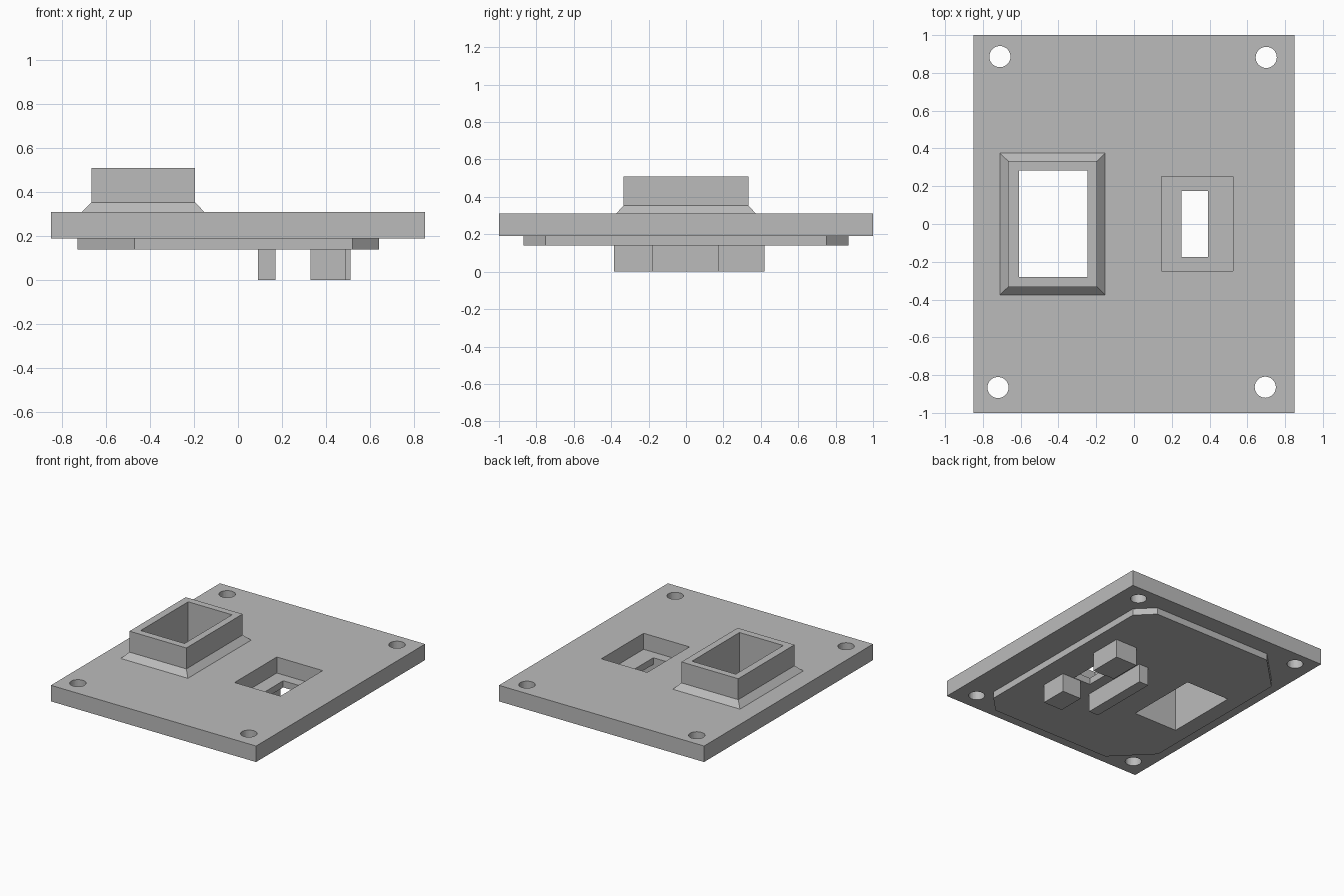
import bpy, bmesh, math

cube = bpy.data.objects.get("Cube")
if cube:
    bpy.data.objects.remove(cube, do_unlink=True)

grey = bpy.data.materials.new("plain grey")
grey.use_nodes = True
COLOUR = (0.5, 0.5, 0.5, 1)
grey.diffuse_color = COLOUR
grey.node_tree.nodes["Principled BSDF"].inputs["Base Color"].default_value = COLOUR


def rect(x0, x1, y0, y1):
    return [(x0, y0), (x1, y0), (x1, y1), (x0, y1)]


def circle(cx, cy, r, n=32):
    return [(cx + r * math.cos(math.tau * i / n), cy + r * math.sin(math.tau * i / n))
            for i in range(n)]


def loft(name, *sections):
    """Solid through a stack of (outline, height) sections, bottom to top."""
    bm = bmesh.new()
    rings = [[bm.verts.new((x, y, z)) for x, y in outline] for outline, z in sections]
    n = len(rings[0])
    bm.faces.new(rings[0][::-1])
    bm.faces.new(rings[-1])
    for low, high in zip(rings, rings[1:]):
        for i in range(n):
            j = (i + 1) % n
            bm.faces.new((low[i], low[j], high[j], high[i]))
    mesh = bpy.data.meshes.new(name)
    bm.to_mesh(mesh)
    bm.free()
    mesh.materials.append(grey)
    obj = bpy.data.objects.new(name, mesh)
    bpy.context.collection.objects.link(obj)
    return obj


def cut(obj, outlines):
    """Cut vertical through-openings, then bake the result."""
    cutters = [loft("cutter", (o, -1), (o, 2)) for o in outlines]
    for c in cutters:
        mod = obj.modifiers.new("opening", "BOOLEAN")
        mod.operation = "DIFFERENCE"
        mod.solver = "EXACT"
        mod.object = c
    bpy.context.view_layer.update()
    baked = bpy.data.meshes.new_from_object(
        obj.evaluated_get(bpy.context.evaluated_depsgraph_get()))
    obj.modifiers.clear()
    obj.data = baked
    for c in cutters:
        bpy.data.objects.remove(c, do_unlink=True)


# Openings
duct_hole = rect(-0.61, -0.247, -0.28, 0.282)
pocket = rect(0.145, 0.525, -0.248, 0.252)
slot = rect(0.252, 0.393, -0.175, 0.175)
screw_holes = [circle(x, y, 0.056) for x, y in
               ((-0.71, 0.886), (0.70, 0.882), (-0.72, -0.866), (0.695, -0.864))]

# Main plate with screw holes, pocket and duct opening
plate = loft("main_plate", (rect(-0.85, 0.85, -1, 1), 0.19), (rect(-0.85, 0.85, -1, 1), 0.31))
cut(plate, screw_holes + [pocket, duct_hole])

# Raised panel underneath with clipped corners
half = [(0.52, -0.87), (0.64, -0.75)]
wide = [(-0.73, -0.61), (-0.47, -0.87)]
outline = wide + half + [(x, -y) for x, y in half[::-1] + wide[::-1]]
panel = loft("lower_panel", (outline, 0.14), (outline, 0.19))
cut(panel, [slot, duct_hole])

# Rectangular duct with a sloped collar
collar = rect(-0.71, -0.153, -0.375, 0.375)
wall = rect(-0.666, -0.195, -0.333, 0.333)
duct = loft("duct", (collar, 0.31), (wall, 0.353), (wall, 0.51))
cut(duct, [duct_hole])

# Mounting blocks around the slot
for name, shape in (("long_rib", rect(0.09, 0.17, -0.28, 0.26)),
                    ("front_block", rect(0.33, 0.49, -0.385, -0.18)),
                    ("back_block", rect(0.33, 0.51, 0.17, 0.42))):
    block = loft(name, (shape, 0), (shape, 0.14))
    # Keep the slot clear where it runs beside a block
    cut(block, [slot])
